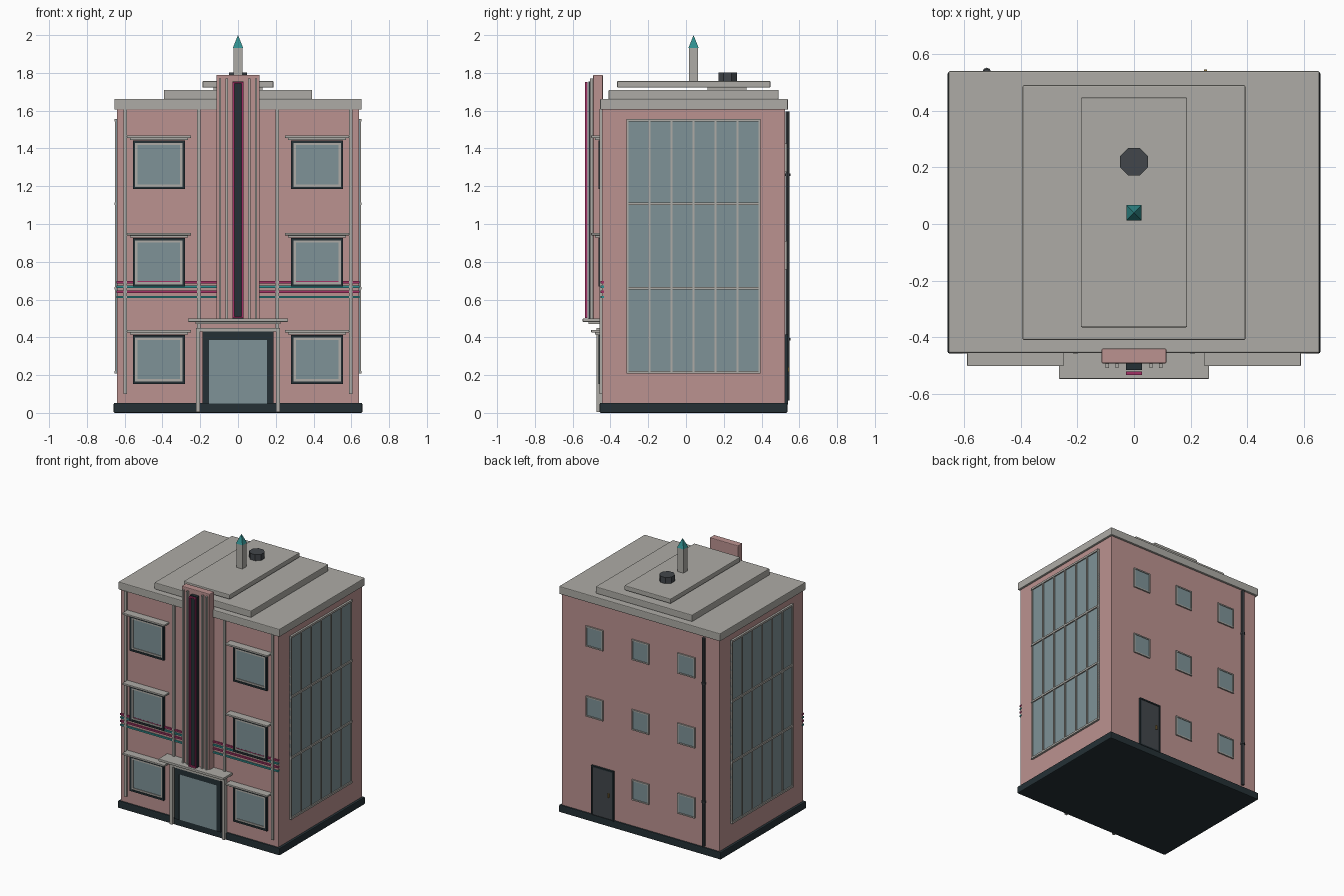
import bpy, math

if "Cube" in bpy.data.objects:
    bpy.data.objects.remove(bpy.data.objects["Cube"])


def material(name, rgb):
    m = bpy.data.materials.new(name)
    m.diffuse_color = (*rgb, 1)
    m.use_nodes = True
    m.node_tree.nodes["Principled BSDF"].inputs["Base Color"].default_value = m.diffuse_color
    return m


PINK = material("pink_stucco", (0.50, 0.29, 0.28))
STONE = material("pale_stone", (0.42, 0.41, 0.38))
DARK = material("dark_base", (0.018, 0.030, 0.036))
IRON = material("iron", (0.055, 0.062, 0.07))
GLASS = material("glass", (0.21, 0.29, 0.31))
TEAL = material("teal", (0.03, 0.27, 0.27))
MAGENTA = material("magenta", (0.36, 0.03, 0.13))
BRASS = material("brass", (0.35, 0.22, 0.06))


def box(name, x, y, z, mat, bevel=0.0):
    """Box from (min, max) ranges."""
    bpy.ops.mesh.primitive_cube_add(size=1, location=[(a + b) / 2 for a, b in (x, y, z)])
    o = bpy.context.object
    o.name = name
    o.scale = [b - a for a, b in (x, y, z)]
    bpy.ops.object.transform_apply(location=False, rotation=False, scale=True)
    o.data.materials.append(mat)
    if bevel:
        b = o.modifiers.new("bevel", "BEVEL")
        b.width, b.segments = bevel, 2
    return o


def cyl(name, loc, r, depth, sides, mat, rot=(0, 0, 0)):
    bpy.ops.mesh.primitive_cylinder_add(vertices=sides, radius=r, depth=depth, location=loc, rotation=rot)
    o = bpy.context.object
    o.name = name
    o.data.materials.append(mat)
    return o


def around(c, half):
    return (c - half, c + half)


def frame(name, cx, cz, hw, hh, t, y, mat):
    """Rectangular frame of four bars in the xz plane."""
    for s in (-1, 1):
        box(name + "_side", around(cx + s * (hw - t / 2), t / 2), y, around(cz, hh), mat)
        box(name + "_rail", around(cx, hw - t), y, around(cz + s * (hh - t / 2), t / 2), mat)


F, B = -0.445, 0.525   # front and back wall planes

# Main block, plinth and stepped roof
box("main_block", (-0.64, 0.64), (F, B), (0.03, 1.63), PINK)
box("plinth", (-0.658, 0.658), (-0.457, 0.537), (0, 0.053), DARK, 0.006)
box("roof_slab", (-0.655, 0.655), (-0.455, 0.54), (1.605, 1.662), STONE, 0.005)
box("roof_step_lower", (-0.393, 0.393), (-0.41, 0.49), (1.66, 1.71), STONE, 0.005)
box("roof_step_riser", (-0.13, 0.13), (0.115, 0.32), (1.705, 1.73), STONE)
box("roof_step_upper", (-0.188, 0.188), (-0.365, 0.447), (1.722, 1.757), STONE, 0.005)
cyl("roof_vent", (0, 0.22, 1.777), 0.053, 0.05, 8, IRON, (0, 0, math.pi / 8))

# Spire
box("spire_shaft", around(0, 0.024), around(0.04, 0.024), (1.75, 1.935), STONE)
bpy.ops.mesh.primitive_cone_add(vertices=4, radius1=0.038, depth=0.067,
                                location=(0, 0.04, 1.9665), rotation=(0, 0, math.pi / 4))
bpy.context.object.name = "spire_cap"
bpy.context.object.data.materials.append(TEAL)

# Central pylon with fins and framed strip
box("pylon", (-0.115, 0.115), (-0.492, -0.44), (0.49, 1.79), PINK, 0.005)
for x in (-0.095, -0.06, 0.06, 0.095):
    box("pylon_fin", around(x, 0.006), (-0.508, -0.49), (0.5, 1.77), STONE)
box("pylon_dark_strip", (-0.029, 0.029), (-0.516, -0.49), (0.5, 1.755), DARK)
frame("pylon_tube", 0, 1.127, 0.028, 0.625, 0.009, (-0.534, -0.521), MAGENTA)

# Coloured bands across the front, broken by the pylon
for z, mat in ((0.692, MAGENTA), (0.668, TEAL), (0.642, MAGENTA), (0.613, TEAL)):
    box("front_band", (-0.642, 0.642), (-0.453, F + 0.01), around(z, 0.006), mat)

# Entrance
box("canopy_slab", (-0.265, 0.265), (-0.547, -0.44), (0.482, 0.5), STONE, 0.003)
box("canopy_under_step", (-0.225, 0.225), (-0.515, -0.44), (0.47, 0.483), STONE)
box("entrance_lintel", (-0.212, 0.212), (-0.475, -0.44), (0.43, 0.45), STONE)
box("door_surround_top", (-0.187, 0.187), (-0.468, -0.44), (0.386, 0.43), DARK)
box("door_glass", (-0.158, 0.158), (-0.461, -0.44), (0.05, 0.388), GLASS)
for s in (-1, 1):
    box("entrance_post", around(s * 0.212, 0.011), (-0.475, -0.44), (0.005, 0.45), STONE)
    box("door_surround_side", around(s * 0.1705, 0.0165), (-0.468, -0.44), (0.05, 0.43), DARK)
    # Thin vertical pilasters
    box("inner_pilaster", around(s * 0.207, 0.009), (-0.458, -0.44), (0.45, 1.61), STONE)
    box("outer_pilaster", around(s * 0.597, 0.009), (-0.458, -0.44), (0.1, 1.61), STONE)

# Front windows with hoods
for s in (-1, 1):
    cx = s * 0.419
    for cz in (0.283, 0.797, 1.313):
        frame("window_frame", cx, cz, 0.138, 0.129, 0.013, (-0.462, -0.44), DARK)
        frame("window_sash", cx, cz, 0.125, 0.116, 0.012, (-0.457, -0.44), STONE)
        box("window_glass", around(cx, 0.114), (-0.452, -0.44), around(cz, 0.105), GLASS)
        box("window_hood", around(cx, 0.17), (-0.502, -0.44), (cz + 0.143, cz + 0.156), STONE, 0.002)
        box("window_hood_step", around(cx, 0.153), (-0.482, -0.44), (cz + 0.132, cz + 0.144), STONE)

# Side glazing grids
Y0, Y1, Z0, Z1 = -0.315, 0.395, 0.21, 1.555
for s in (-1, 1):
    def side(d):
        return tuple(sorted((s * 0.635, s * d)))
    box("side_glass", side(0.646), (Y0, Y1), (Z0, Z1), GLASS)
    for i in range(7):
        y = Y0 + 0.005 + (Y1 - Y0 - 0.01) * i / 6
        box("side_mullion", side(0.652), around(y, 0.005), (Z0, Z1), STONE)
    for z in (Z0 + 0.006, 0.66, 1.107, Z1 - 0.006):
        box("side_transom", side(0.655), (Y0, Y1), around(z, 0.007), STONE)

# Rear windows, with the door in place of the one at ground level
for cx in (-0.373, 0, 0.373):
    for cz in (0.32, 0.835, 1.35):
        if cx > 0 and cz < 0.5:
            continue
        frame("rear_window_frame", cx, cz, 0.07, 0.075, 0.009, (0.52, 0.535), STONE)
        box("rear_window_glass", around(cx, 0.062), (0.52, 0.53), around(cz, 0.067), GLASS)
frame("rear_door_frame", 0.305, 0.23, 0.09, 0.185, 0.01, (0.52, 0.54), DARK)
box("rear_door", around(0.305, 0.081), (0.52, 0.535), (0.05, 0.406), IRON)
box("rear_door_handle", around(0.252, 0.005), (0.53, 0.546), around(0.23, 0.014), BRASS)

# Drainpipe
cyl("drainpipe", (-0.52, 0.537, 0.83), 0.011, 1.53, 8, IRON)
for z in (0.39, 1.26):
    cyl("drainpipe_clamp", (-0.52, 0.537, z), 0.015, 0.014, 8, IRON)
